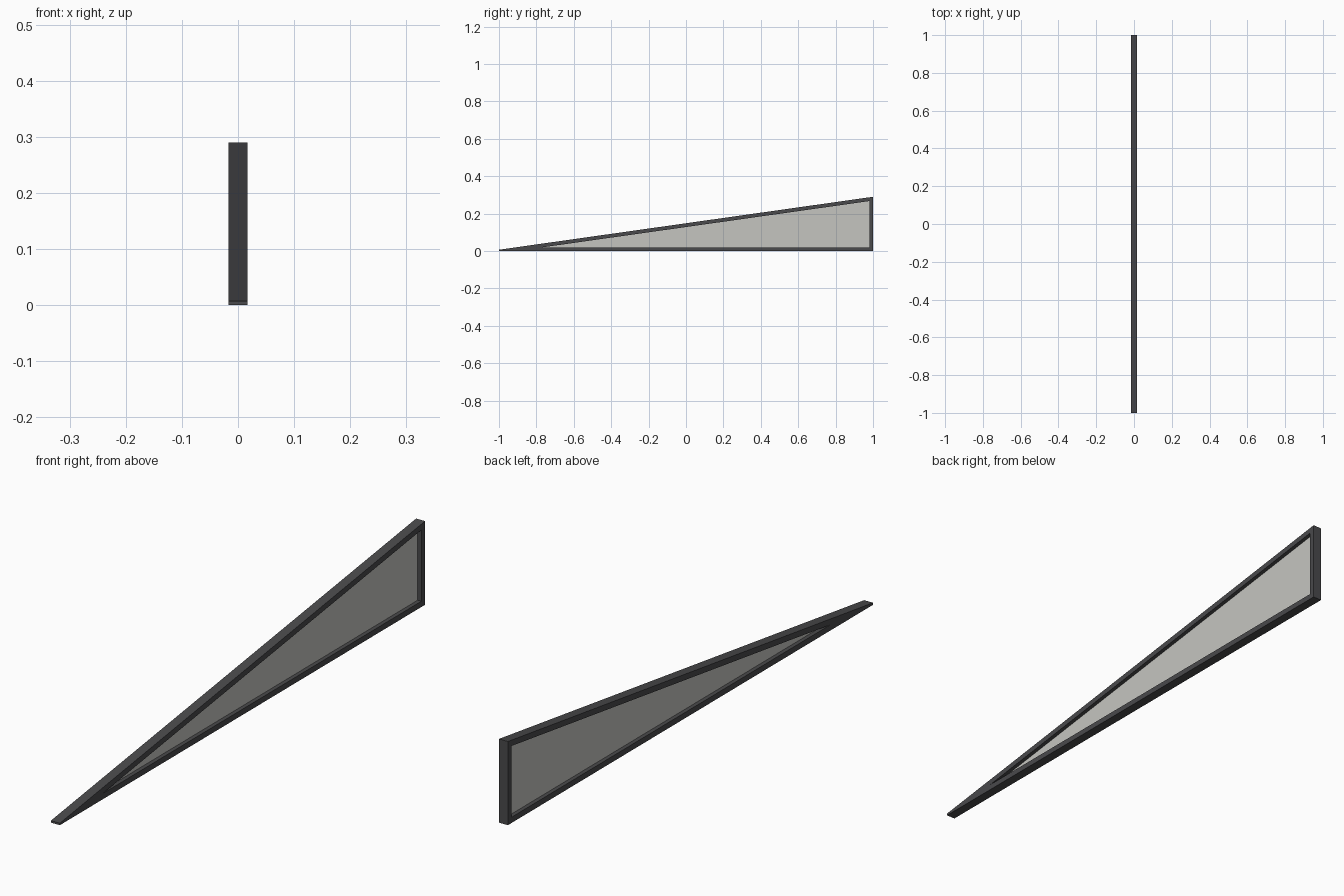
import bpy, bmesh

if "Cube" in bpy.data.objects:
    bpy.data.objects.remove(bpy.data.objects["Cube"])

HALF_W = 0.017     # half of the frame depth along x
BAR = 0.02         # visible width of the frame bars
TIP, TALL = 0.007, 0.29
SLOPE = (TALL - TIP) / 2


def material(name, rgb):
    m = bpy.data.materials.new(name)
    m.diffuse_color = (*rgb, 1)
    m.use_nodes = True
    m.node_tree.nodes["Principled BSDF"].inputs["Base Color"].default_value = m.diffuse_color
    return m


def make_object(name, bm, mat):
    bmesh.ops.recalc_face_normals(bm, faces=bm.faces)
    me = bpy.data.meshes.new(name)
    bm.to_mesh(me)
    bm.free()
    me.materials.append(mat)
    ob = bpy.data.objects.new(name, me)
    bpy.context.collection.objects.link(ob)
    return ob


def inner_profile(b):
    # triangle inset from the outer profile by b
    drop = b * (1 + SLOPE ** 2) ** 0.5
    apex_y = (b + drop - TIP) / SLOPE - 1
    top_z = TIP + SLOPE * (2 - b) - drop
    return [(apex_y, b), (1 - b, b), (1 - b, top_z)]


def prism(bm, profile, half):
    rings = [[bm.verts.new((x, y, z)) for y, z in profile] for x in (-half, half)]
    n = len(profile)
    for i in range(n):
        j = (i + 1) % n
        bm.faces.new((rings[0][i], rings[0][j], rings[1][j], rings[1][i]))
    return rings


frame_mat = material("dark grey frame", (0.068, 0.068, 0.072))
glass_mat = material("pale grey glass", (0.56, 0.56, 0.53))

# Wedge-shaped window frame with a triangular opening
bm = bmesh.new()
outer = prism(bm, [(-1, 0), (1, 0), (1, TALL), (-1, TIP)], HALF_W)
inner = prism(bm, inner_profile(BAR), HALF_W)
for o, i in zip(outer, inner):
    bm.faces.new((o[0], o[1], i[1], i[0]))   # bottom bar
    bm.faces.new((o[1], o[2], i[2], i[1]))   # upright bar
    bm.faces.new((o[2], o[3], i[0], i[2]))   # sloping bar
    bm.faces.new((o[3], o[0], i[0]))         # tip
make_object("window_frame", bm, frame_mat)

# Glass pane held in the middle of the frame
bm = bmesh.new()
for ring in prism(bm, inner_profile(BAR - 0.003), 0.003):
    bm.faces.new(ring)
make_object("glass_pane", bm, glass_mat)
